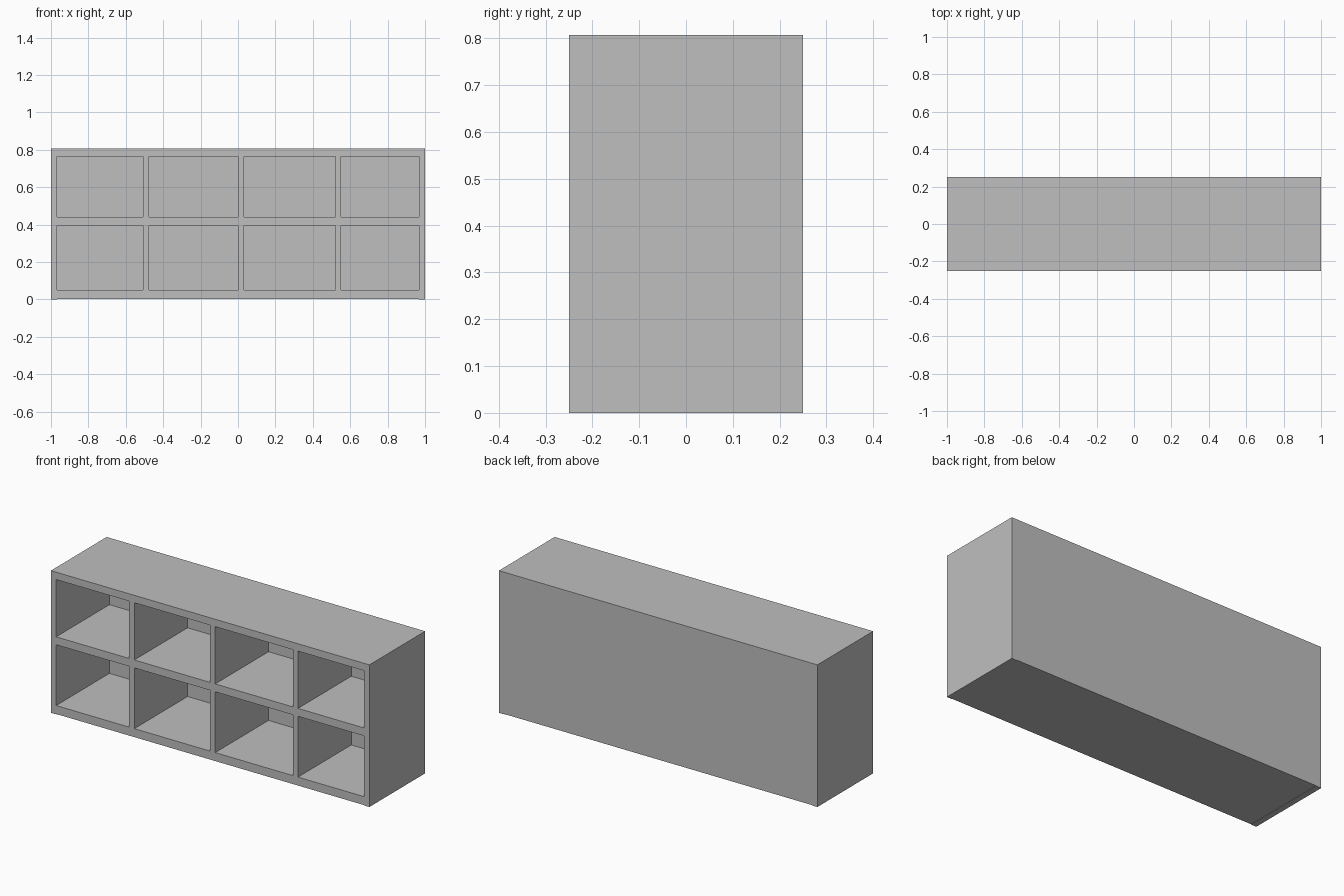
import bpy

default_cube = bpy.data.objects.get("Cube")
if default_cube:
    bpy.data.objects.remove(default_cube, do_unlink=True)

# One plain grey finish for the whole unit
COLOUR = (0.52, 0.52, 0.52, 1.0)
grey = bpy.data.materials.new("plain_grey")
grey.use_nodes = True
grey.diffuse_color = COLOUR
grey.node_tree.nodes["Principled BSDF"].inputs["Base Color"].default_value = COLOUR


def panel(name, x, y, z):
    """Box spanning the (low, high) pairs along each axis."""
    spans = (x, y, z)
    bpy.ops.mesh.primitive_cube_add(size=1, location=[sum(s) / 2 for s in spans])
    obj = bpy.context.object
    obj.name = name
    obj.scale = [high - low for low, high in spans]
    bpy.ops.object.transform_apply(location=False, rotation=False, scale=True)
    obj.data.materials.append(grey)


FRONT, BACK, INNER_BACK = -0.25, 0.25, 0.228
SIDE, HEIGHT = 0.967, 0.807
depth = (FRONT, INNER_BACK)
width = (-SIDE, SIDE)

# Outer case: sides carry the load, bottom sits a hair above the ground
panel("right_side", (-1, -SIDE), (FRONT, BACK), (0, HEIGHT))
panel("left_side", (SIDE, 1), (FRONT, BACK), (0, HEIGHT))
panel("back_panel", width, (INNER_BACK, BACK), (0.002, HEIGHT))
panel("bottom_board", width, depth, (0.002, 0.05))
panel("middle_shelf", width, depth, (0.395, 0.44))
panel("top_board", width, depth, (0.765, HEIGHT))

# Upright dividers in both rows
for row, z in (("lower", (0.05, 0.395)), ("upper", (0.44, 0.765))):
    for place, x in (("right", -0.508), ("centre", 0.0), ("left", 0.52)):
        panel(f"{row}_{place}_divider", (x, x + 0.032), depth, z)
